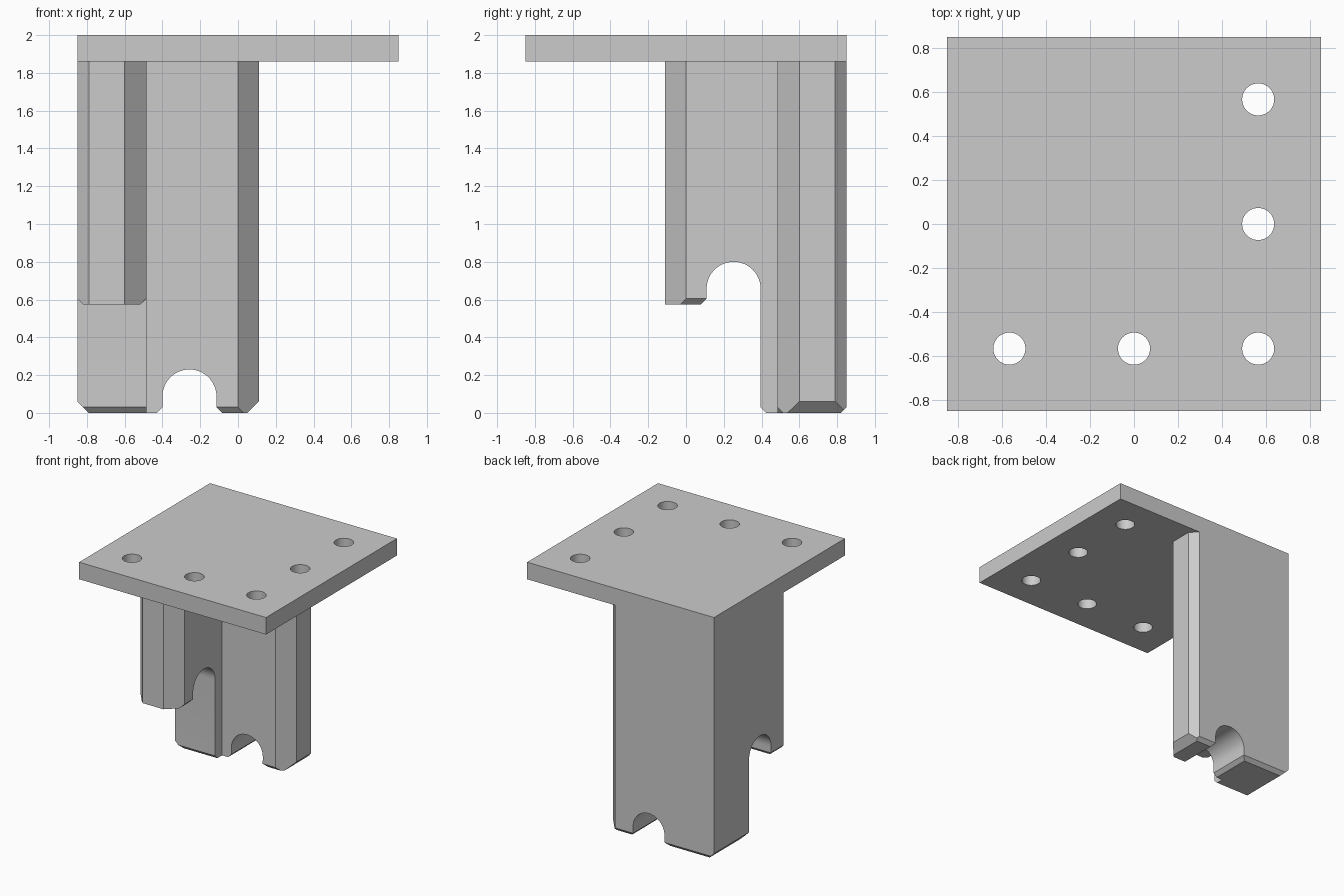
import bpy
import bmesh
from math import cos, sin, pi, radians
from mathutils import Vector

cube = bpy.data.objects.get("Cube")
if cube:
    bpy.data.objects.remove(cube, do_unlink=True)

grey = bpy.data.materials.new("light_grey")
grey.use_nodes = True
grey.diffuse_color = (0.6, 0.6, 0.6, 1)
grey.node_tree.nodes["Principled BSDF"].inputs["Base Color"].default_value = (0.6, 0.6, 0.6, 1)


def prism(name, profile, axis, lo, hi):
    """Extrude a 2D profile along one axis; profile holds the other two coordinates in xyz order."""
    def place(p, t):
        co = list(p)
        co.insert("xyz".index(axis), t)
        return co
    bm = bmesh.new()
    base = bm.faces.new([bm.verts.new(place(p, lo)) for p in profile])
    shift = Vector(place((0, 0), hi - lo))
    new = bmesh.ops.extrude_face_region(bm, geom=[base])["geom"]
    bmesh.ops.translate(bm, vec=shift, verts=[v for v in new if isinstance(v, bmesh.types.BMVert)])
    if base.is_valid and len(bm.faces) == len(profile) + 1:
        bm.faces.new(list(base.verts))
    bmesh.ops.recalc_face_normals(bm, faces=bm.faces)
    mesh = bpy.data.meshes.new(name)
    bm.to_mesh(mesh)
    bm.free()
    mesh.materials.append(grey)
    obj = bpy.data.objects.new(name, mesh)
    bpy.context.collection.objects.link(obj)
    return obj


def arc(cx, cy, r, start, end, steps):
    return [(cx + r * cos(start + (end - start) * i / steps),
             cy + r * sin(start + (end - start) * i / steps)) for i in range(steps + 1)]


def activate(obj):
    bpy.ops.object.select_all(action="DESELECT")
    obj.select_set(True)
    bpy.context.view_layer.objects.active = obj


def cut(obj, cutter):
    cutter.hide_render = True
    mod = obj.modifiers.new("cut", "BOOLEAN")
    mod.operation, mod.solver, mod.object = "DIFFERENCE", "EXACT", cutter
    activate(obj)
    bpy.ops.object.modifier_apply(modifier=mod.name)
    bpy.data.objects.remove(cutter, do_unlink=True)


def bevel_by_plane(obj, point, normal):
    bm = bmesh.new()
    bm.from_mesh(obj.data)
    geom = bm.verts[:] + bm.edges[:] + bm.faces[:]
    res = bmesh.ops.bisect_plane(bm, geom=geom, plane_co=point, plane_no=normal, clear_outer=True)
    edges = [e for e in res["geom_cut"] if isinstance(e, bmesh.types.BMEdge)]
    bmesh.ops.holes_fill(bm, edges=edges, sides=0)
    bmesh.ops.recalc_face_normals(bm, faces=bm.faces)
    bm.to_mesh(obj.data)
    bm.free()


S, UNDER = 0.85, 1.86       # half width of the plate, height of its underside
INNER, END = 0.485, 0.11    # inner wall and arm end of the column

# L-shaped column: half the outline, mirrored across the diagonal
half = [(-S, S), (0.05, S), (END, 0.79), (END, 0.6), (0, INNER), (-INNER, INNER)]
outline = half + [(-y, -x) for x, y in half[-2:0:-1]]
column = prism("corner_column", outline, "z", 0, UNDER)

# Sloped bottom edges of the long arm
bevel_by_plane(column, (-0.79, 0, 0), (-1, 0, -1))
bevel_by_plane(column, (0.05, 0, 0), (1, 0, -1))
bevel_by_plane(column, (0, 0.82, 0), (0, 1, -1))

# Round-topped slot under the long arm, flared at its mouth
cut(column, prism("slot_cutter",
                  [(0.015, -0.1), (-0.085, 0), (-0.115, 0.03)]
                  + arc(-0.257, 0.087, 0.143, 0, pi, 24)
                  + [(-0.4, 0.03), (-0.43, 0), (-0.53, -0.1)], "y", 0.2, 1))

# Round-topped slot beside the short arm, with the space below that arm
cut(column, prism("step_cutter",
                  [(0.525, -0.1), (0.425, 0), (0.395, 0.03)]
                  + arc(0.252, 0.657, 0.143, 0, pi, 24)
                  + [(0.109, 0.604), (0.08, 0.575), (-0.3, 0.575), (-0.3, -0.1)], "x", -1, -0.3))

# Small sloped edges under the short arm and inside the long arm
for wall, side in ((-S, 1), (-INNER, -1)):
    cut(column, prism("edge_cutter",
                      [(wall - side * 0.1, 0.705), (wall + side * 0.1, 0.505),
                       (wall - side * 0.1, 0.505)], "y", -0.3, 0.2))
cut(column, prism("edge_cutter", [(INNER - 0.1, 0.13), (INNER + 0.1, -0.07), (INNER - 0.1, -0.07)],
                  "x", -0.25, 0.3))

# Square top plate with five round holes
plate = prism("top_plate", [(-S, -S), (S, -S), (S, S), (-S, S)], "z", UNDER, 2)
for x, y in ((-0.567, -0.567), (0, -0.567), (0.565, -0.567), (0.565, 0), (0.565, 0.567)):
    cut(plate, prism("hole_cutter", arc(x, y, 0.073, 0, 2 * pi, 40)[:-1], "z", 1.7, 2.2))

for obj in (column, plate):
    activate(obj)
    bpy.ops.object.shade_smooth_by_angle(angle=radians(25))
